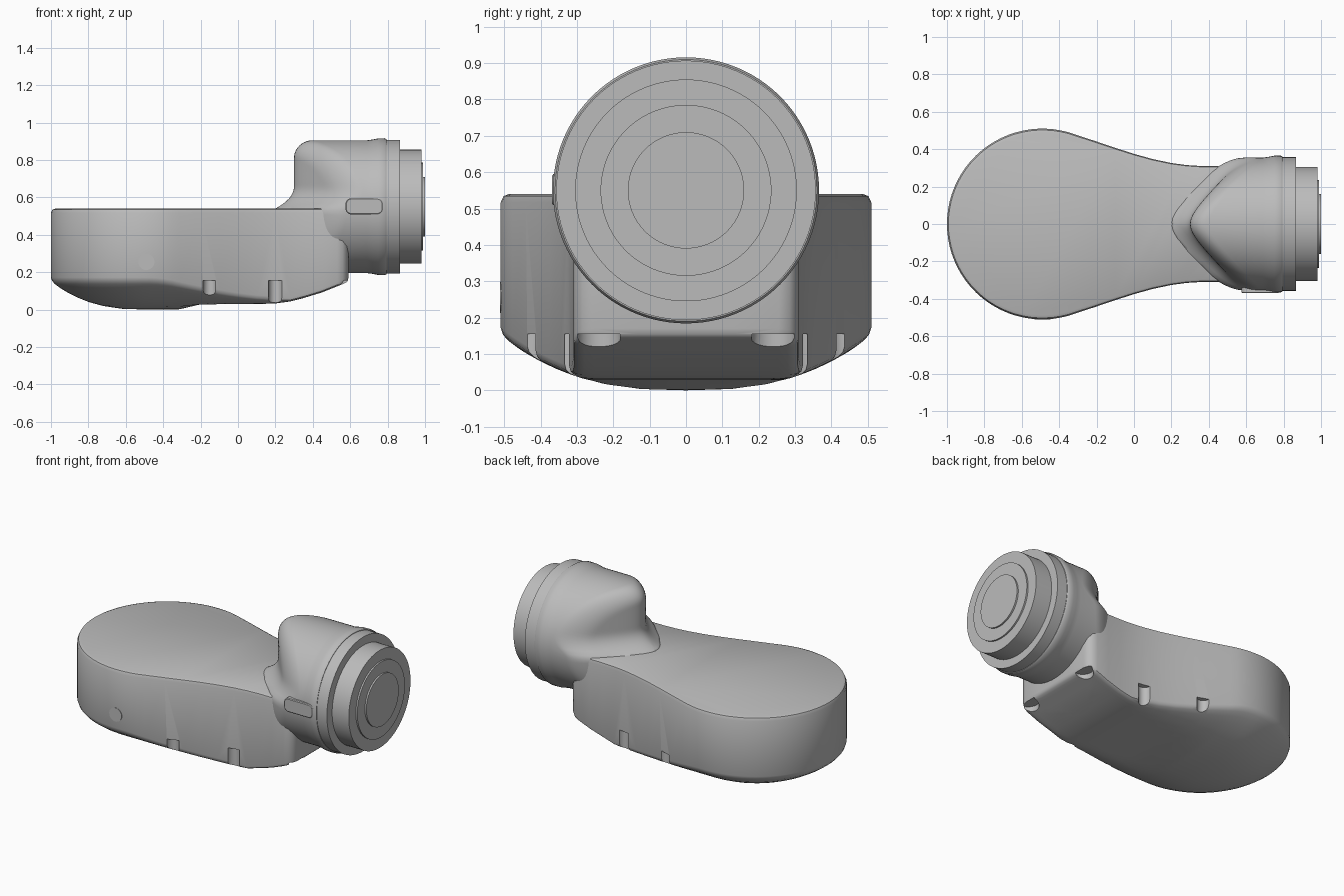
import bpy, bmesh, math
from mathutils import Matrix

if "Cube" in bpy.data.objects:
    bpy.data.objects.remove(bpy.data.objects["Cube"])

grey = bpy.data.materials.new("light grey")
grey.use_nodes = True
grey.diffuse_color = (0.5, 0.5, 0.5, 1)
grey.node_tree.nodes["Principled BSDF"].inputs["Base Color"].default_value = (0.5, 0.5, 0.5, 1)

AXIS_Z = 0.55      # height of the joint axis
LOBE_X = -0.49     # centre of the round end
LOBE_R = 0.51


def finish(bm, name):
    """Turn a bmesh into a named object."""
    bmesh.ops.remove_doubles(bm, verts=bm.verts, dist=0.0002)
    bmesh.ops.recalc_face_normals(bm, faces=bm.faces)
    mesh = bpy.data.meshes.new(name)
    bm.to_mesh(mesh)
    bm.free()
    mesh.materials.append(grey)
    obj = bpy.data.objects.new(name, mesh)
    bpy.context.collection.objects.link(obj)
    return obj


def select(obj):
    bpy.ops.object.select_all(action='DESELECT')
    obj.select_set(True)
    bpy.context.view_layer.objects.active = obj


def smooth(obj, angle=35):
    select(obj)
    bpy.ops.object.shade_smooth_by_angle(angle=math.radians(angle))


def loft(name, rings, cap_first=True, cap_last=True):
    """Skin closed rings that all have the same number of points."""
    bm = bmesh.new()
    loops = [[bm.verts.new(p) for p in ring] for ring in rings]
    n = len(loops[0])
    for a, b in zip(loops, loops[1:]):
        for i in range(n):
            j = (i + 1) % n
            bm.faces.new((a[i], a[j], b[j], b[i]))
    if cap_first:
        bm.faces.new(loops[0])
    if cap_last:
        bm.faces.new(loops[-1])
    return finish(bm, name)


def interp(x, table):
    """Smoothly stepped lookup in a short list of pairs."""
    if x <= table[0][0]:
        return table[0][1]
    for (x0, y0), (x1, y1) in zip(table, table[1:]):
        if x <= x1:
            return y0 + (y1 - y0) * (x - x0) / (x1 - x0)
    return table[-1][1]


# Plan outline of the arm: round lobe, waist, blunt end
half = []
for k in range(25):
    a = math.radians(180 - k * 4.6)
    half.append((LOBE_X + LOBE_R * math.cos(a), LOBE_R * math.sin(a)))
half += [(-0.2, 0.441), (-0.1, 0.407), (0, 0.375), (0.1, 0.347), (0.2, 0.326),
         (0.28, 0.315), (0.36, 0.31), (0.45, 0.31), (0.53, 0.31), (0.56, 0.304),
         (0.582, 0.285), (0.59, 0.255), (0.59, 0.13), (0.59, 0)]
outline = half + [(x, -y) for x, y in half[-2:0:-1]]

KEEL = [(-0.32, 0), (-0.2, 0.028), (0.18, 0.03), (0.3, 0.046), (0.45, 0.092), (0.59, 0.148)]


def underside(x, y):
    """Dished under the lobe, rising along the keel to the blunt end."""
    d = math.hypot(min(0, x - LOBE_X), y)
    return max(0.15 * (d / LOBE_R) ** 2.6, interp(x, KEEL))


def ring(t, height):
    pts = []
    for x, y in outline:
        spine = min(max(x, LOBE_X), 0.35)
        px, py = spine + (x - spine) * t, y * t
        pts.append((px, py, height(px, py)))
    return pts


rings = [ring(0.955, lambda x, y: 0.54), ring(0.985, lambda x, y: 0.534),
         ring(1, lambda x, y: 0.517)]
for t, lift in ((1, 0.022), (0.988, 0.008), (0.96, 0.002), (0.9, 0), (0.82, 0), (0.72, 0),
                (0.6, 0), (0.45, 0), (0.25, 0), (0, 0)):
    rings.append(ring(t, lambda x, y: underside(x, y) + lift))
body = loft("arm_body", rings, cap_last=False)


# Screw recesses along the lower edge
def recess(x, y, rx, ry):
    bm = bmesh.new()
    bmesh.ops.create_cone(bm, cap_ends=True, segments=24, radius1=1, radius2=1, depth=0.3,
                          matrix=Matrix.Translation((x, y, 0.005)) @ Matrix.Diagonal((rx, ry, 1, 1)))
    cutter = finish(bm, "recess_cutter")
    cutter.hide_render = True
    mod = body.modifiers.new("recess", 'BOOLEAN')
    mod.operation = 'DIFFERENCE'
    mod.solver = 'EXACT'
    mod.object = cutter
    select(body)
    bpy.ops.object.modifier_apply(modifier=mod.name)
    bpy.data.objects.remove(cutter)


for side in (-1, 1):
    recess(-0.15, side * 0.435, 0.037, 0.04)
    recess(0.2, side * 0.335, 0.037, 0.04)
    recess(0.575, side * 0.24, 0.055, 0.06)
smooth(body)


# Joint housing: a drum on the x axis whose inner end is a wedge-shaped nose
SEG = 96


def circle(r, x_of):
    pts = []
    for i in range(SEG):
        a = 2 * math.pi * i / SEG
        y, z = r * math.cos(a), AXIS_Z + r * math.sin(a)
        pts.append((x_of(y, z), y, z))
    return pts


HOUSING_R = 0.355


def nose(s):
    rounding = 0.0
    if s > 0.74:
        rounding = 0.1 * (1 - math.sqrt(max(0, 1 - ((s - 0.74) / 0.26) ** 2)))

    def x_of(y, z):
        flare = 0.1 * min(1, max(0, (0.665 - z) / 0.125)) ** 2.3
        return 0.3 + math.hypot(y, 0.08) - 0.08 + rounding - flare
    return circle(HOUSING_R * s, x_of)


steps = [k * 0.04 for k in range(24)] + [0.95, 0.97, 0.985, 0.995, 1]
rings = [nose(s) for s in steps]
for x, r in ((0.69, 0.355), (0.72, 0.359), (0.75, 0.365), (0.785, 0.366), (0.795, 0.36)):
    rings.append(circle(r, lambda y, z: x))
smooth(loft("joint_housing", rings, cap_first=False), 40)

# Stepped flange on the joint
for name, r, x0, x1 in (("flange_ring", 0.357, 0.78, 0.865), ("flange_drum", 0.305, 0.85, 0.98),
                        ("flange_disc", 0.235, 0.97, 0.99), ("flange_cap", 0.16, 0.98, 1.0)):
    smooth(loft(name, [circle(r, lambda y, z: x0), circle(r, lambda y, z: x1)]))


# Rounded pad on the front of the housing
def rounded_slot(y, inset):
    pts = []
    for k in range(32):
        a = 2 * math.pi * (k + 0.5) / 32
        r = 0.03 - inset
        pts.append((0.675 + math.copysign(0.07, math.cos(a)) + r * math.cos(a), y,
                    0.552 + math.copysign(0.013, math.sin(a)) + r * math.sin(a)))
    return pts


smooth(loft("side_pad", [rounded_slot(-0.3, 0), rounded_slot(-0.365, 0), rounded_slot(-0.369, 0.005)]))

# Round plug on the front of the lobe
bm = bmesh.new()
bmesh.ops.create_cone(bm, cap_ends=True, segments=32, radius1=0.043, radius2=0.043, depth=0.006,
                      matrix=Matrix.Translation((LOBE_X, -0.5085, 0.255)) @ Matrix.Rotation(math.pi / 2, 4, 'X'))
smooth(finish(bm, "front_plug"))
